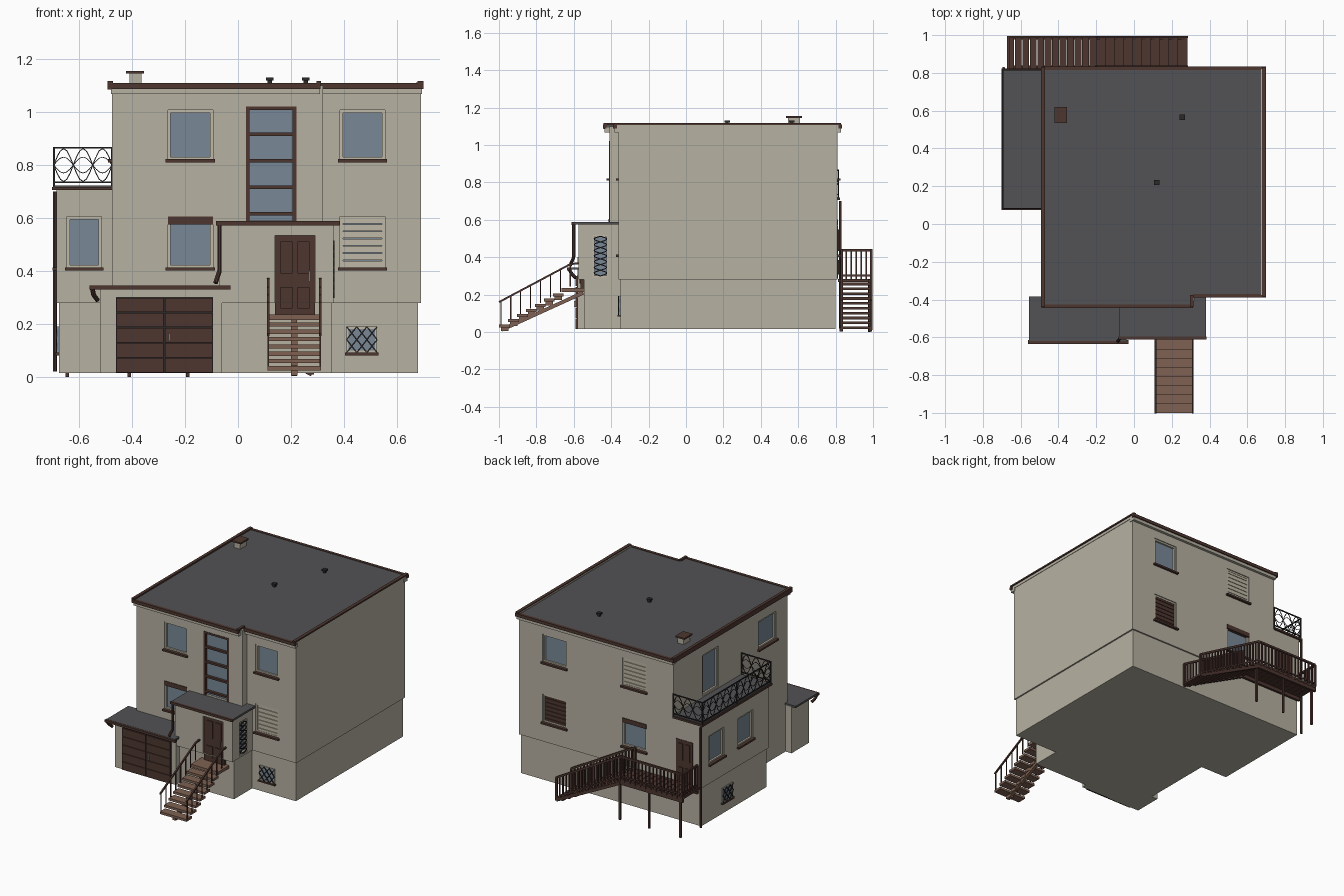
import bpy, bmesh, math
from mathutils import Vector

if "Cube" in bpy.data.objects:
    bpy.data.objects.remove(bpy.data.objects["Cube"])

COL = {"wall beige": (.47, .44, .36), "trim beige": (.52, .48, .38), "roof grey": (.085, .085, .09),
       "dark brown": (.075, .037, .029), "step brown": (.21, .12, .085), "glass blue": (.19, .25, .31),
       "dark iron": (.025, .022, .022)}
MATS = {}
for n, c in COL.items():
    MATS[n] = bpy.data.materials.new(n)
    MATS[n].diffuse_color = (*c, 1)
WALL, TRIM, ROOF, BROWN, STEP, GLASS, IRON = COL
parts = {}


def part(name, mat):
    return parts.setdefault(name, (bmesh.new(), mat))[0]


def prism(name, mat, pts, z0, z1):
    bm = part(name, mat)
    f = bm.faces.new([bm.verts.new((x, y, z0)) for x, y in pts])
    r = bmesh.ops.extrude_face_region(bm, geom=[f])
    for v in r["geom"]:
        if isinstance(v, bmesh.types.BMVert):
            v.co.z = z1


def box(name, mat, x0, x1, y0, y1, z0, z1):
    prism(name, mat, [(x0, y0), (x1, y0), (x1, y1), (x0, y1)], z0, z1)


def on(face, w, name, mat, a0, a1, d0, d1, z0, z1):
    """Box on a wall: a along the wall, d outward from it."""
    s = -1 if face in "FL" else 1
    d = sorted((w + s * d0, w + s * d1))
    if face in "FB":
        box(name, mat, a0, a1, *d, z0, z1)
    else:
        box(name, mat, *d, a0, a1, z0, z1)


def bar(name, mat, p, q, r=.004, n=4):
    bm = part(name, mat)
    p, q = Vector(p), Vector(q)
    d = q - p
    rot = d.to_track_quat('Z', 'Y')
    rings = [[bm.verts.new(c + rot @ Vector((r * math.cos((i + .5) * math.tau / n),
              r * math.sin((i + .5) * math.tau / n), 0))) for i in range(n)] for c in (p, q)]
    for i in range(n):
        j = (i + 1) % n
        bm.faces.new((rings[0][i], rings[0][j], rings[1][j], rings[1][i]))
    bm.faces.new(rings[0][::-1])
    bm.faces.new(rings[1])


def path(name, mat, pts, r=.004, n=4):
    for p, q in zip(pts, pts[1:]):
        bar(name, mat, p, q, r, n)


def wave(name, p, q, off, lenses, r=.0025):
    """Two mirrored waves forming a chain of ovals."""
    p, q, off = Vector(p), Vector(q), Vector(off)
    n = lenses * 6
    for s in (-1, 1):
        path(name, IRON, [p.lerp(q, i / n) + off * s * math.sin(math.pi * i / 6) for i in range(n + 1)], r)


def window(body, face, w, a0, a1, z0, z1, style="glass", sill=True):
    on(face, w, body + "_cutter", WALL, a0, a1, -.025, .03, z0, z1)
    t = .011
    for b in ((a0, a0 + t, z0, z1), (a1 - t, a1, z0, z1), (a0 + t, a1 - t, z0, z0 + t), (a0 + t, a1 - t, z1 - t, z1)):
        on(face, w, "window_frames", TRIM, b[0], b[1], -.026, -.006, b[2], b[3])
    on(face, w, "window_glass", GLASS, a0 + t, a1 - t, -.026, -.018, z0 + t, z1 - t)
    if sill:
        on(face, w, "window_sills", BROWN, a0 - .008, a1 + .008, -.02, .015, z0 - .01, z0 + .002)
    if style == "box":
        on(face, w, "shutter_boxes", BROWN, a0, a1, -.02, .004, z1 - .03, z1)
    if style in ("blind", "shut"):
        n = 7
        h = (z1 - z0) / n
        for i in range(n):
            on(face, w, "slats_" + style, TRIM if style == "blind" else BROWN, a0 + .008, a1 - .008,
               -.018, -.008, z0 + i * h + .002, z0 + (i + 1) * h - .001)


def grille(face, w, a0, a1, z0, z1):
    """Basement window with diamond bars."""
    on(face, w, "basement_glass", GLASS, a0, a1, 0, .004, z0, z1)
    for b in ((a0, a0 + .008, z0, z1), (a1 - .008, a1, z0, z1), (a0, a1, z0, z0 + .008), (a0, a1, z1 - .008, z1)):
        on(face, w, "basement_frames", TRIM, b[0], b[1], 0, .008, b[2], b[3])
    on(face, w, "window_sills", BROWN, a0 - .006, a1 + .006, 0, .015, z0 - .01, z0)
    s = -1 if face in "FL" else 1
    P = lambda a, z: (a, w + s * .01, z) if face in "FB" else (w + s * .01, a, z)
    st, zm = (a1 - a0) / 3, (z0 + z1) / 2
    for i in range(3):
        l, m, r = a0 + i * st, a0 + (i + .5) * st, a0 + (i + 1) * st
        path("basement_grilles", IRON, [P(l, z0), P(r, zm), P(l, z1)], .0035)
        path("basement_grilles", IRON, [P(r, z0), P(l, zm), P(r, z1)], .0035)


def panel_door(face, w, a0, a1, z0, z1, name):
    on(face, w, name, BROWN, a0, a1, -.026, -.012, z0, z1)
    m = (a0 + a1) / 2
    h = z1 - z0
    for l, r in ((a0 + .02, m - .01), (m + .01, a1 - .02)):
        for lo, hi in ((.08, .35), (.52, .92)):
            on(face, w, name, BROWN, l, r, -.02, -.006, z0 + lo * h, z0 + hi * h)


# main house body and plinth
prism("main_walls", WALL, [(-.475, -.41), (.32, -.41), (.32, -.36), (.69, -.36), (.69, .81), (-.475, .81)], .28, 1.1)
prism("main_plinth", WALL, [(-.475, -.41), (.32, -.41), (.32, -.35), (.68, -.35), (.68, .8), (-.475, .8)], .015, .28)

# roof sheet, eaves, gutters and side caps
prism("main_roof", ROOF, [(-.48, -.43), (.305, -.43), (.305, -.375), (.69, -.375), (.69, .82), (-.48, .82)], 1.094, 1.106)
for x0, x1, y0, y1 in ((-.48, .31, -.435, -.40), (.31, .695, -.382, -.35), (-.48, .695, .79, .828)):
    box("eaves", WALL, x0, x1, y0, y1, 1.068, 1.094)
for x0, x1, y0, y1 in ((-.49, .312, -.445, -.425), (.312, .70, -.39, -.37), (-.49, .70, .815, .835)):
    box("gutters", BROWN, x0, x1, y0, y1, 1.088, 1.109)
box("verge_walls", WALL, .672, .693, -.375, .82, 1.09, 1.112)
for x0, x1, y0, y1 in ((-.492, -.472, -.44, .83), (.678, .70, -.385, .83), (.297, .314, -.44, -.375)):
    box("verge_caps", BROWN, x0, x1, y0, y1, 1.108, 1.118)
box("verge_caps", BROWN, -.492, -.476, -.44, .83, 1.085, 1.108)

# chimney and vents
box("chimney", WALL, -.41, -.365, .545, .61, 1.1, 1.145)
box("chimney_cap", BROWN, -.422, -.354, .535, .62, 1.145, 1.155)
for x, y in ((.12, .22), (.256, .565)):
    box("roof_vents", IRON, x - .008, x + .008, y - .008, y + .008, 1.1, 1.125)
    box("roof_vents", IRON, x - .014, x + .014, y - .014, y + .014, 1.12, 1.13)

# side annex with terrace
box("annex_walls", WALL, -.685, -.46, .09, .81, .28, .705)
box("annex_plinth", WALL, -.675, -.46, .1, .8, .015, .28)
box("terrace_edge", BROWN, -.702, -.475, .075, .823, .705, .718)
box("terrace_floor", ROOF, -.694, -.475, .083, .815, .71, .722)
corners = [(-.475, .815), (-.695, .815), (-.695, .082), (-.475, .082)]
for (xa, ya), (xb, yb), n in zip(corners, corners[1:], (3, 10, 3)):
    for z in (.735, .865):
        bar("terrace_railing", IRON, (xa, ya, z), (xb, yb, z), .0045)
    wave("terrace_railing", (xa, ya, .8), (xb, yb, .8), (0, 0, .062), n)
    wave("terrace_railing", (xa, ya, .8), (xb, yb, .8), (0, 0, .03), n, .002)
    for k in range(0, n + 1, 3 if n == 3 else 5):
        x, y = xa + (xb - xa) * k / n, ya + (yb - ya) * k / n
        bar("terrace_railing", IRON, (x, y, .71), (x, y, .868), .005)

# entrance porch
box("porch_walls", WALL, -.07, .36, -.575, -.4, .28, .575)
box("porch_walls_side", WALL, .325, .36, -.42, -.35, .28, .575)
box("porch_plinth", WALL, -.06, .352, -.545, -.345, .015, .28)
box("porch_roof", ROOF, -.08, .382, -.6, -.36, .574, .587)
box("porch_gutter", BROWN, -.083, .384, -.612, -.596, .572, .588)
path("downpipes", BROWN, [(-.07, -.6, .58), (-.07, -.6, .4), (-.085, -.62, .355)], .009, 8)

# garage
box("garage_walls", WALL, -.52, -.06, -.58, -.39, .015, .335)
box("garage_roof", ROOF, -.555, -.04, -.62, -.385, .333, .346)
box("garage_gutter", BROWN, -.56, -.028, -.635, -.615, .33, .345)
path("downpipes", BROWN, [(-.55, -.625, .335), (-.545, -.61, .31), (-.53, -.59, .29)], .009, 8)
box("garage_door_back", IRON, -.46, -.095, -.584, -.575, .015, .302)
for x0, x1 in ((-.458, -.281), (-.275, -.097)):
    for i in range(5):
        box("garage_doors", BROWN, x0, x1, -.59, -.58, .017 + i * .057, .071 + i * .057)
box("door_handles", TRIM, -.262, -.256, -.6, -.588, .135, .165)

# windows on every side
for a in ((-.265, -.095, .82, 1.008), (.385, .555, .82, 1.008)):
    window("main_walls", "F", -.41 if a[0] < 0 else -.36, *a)
window("main_walls", "F", -.41, -.265, -.095, .412, .605, "box")
window("main_walls", "F", -.36, .385, .555, .412, .605, "blind")
window("annex_walls", "F", .09, -.645, -.515, .412, .605)
for a0, a1, z0, style in ((.33, .51, .82, "glass"), (-.27, -.09, .82, "blind"), (.33, .51, .412, "shut"), (-.27, -.09, .412, "box")):
    window("main_walls", "B", .81, a0, a1, z0, z0 + .19, style)
window("main_walls", "L", -.475, -.29, -.1, .82, 1.008)
window("main_walls", "L", -.475, .33, .5, .73, 1.008, "glass", False)
for a0, a1 in ((.57, .73), (.26, .42)):
    window("annex_walls", "L", -.685, a0, a1, .412, .605)
grille("F", -.35, .41, .525, .092, .19)
grille("L", -.675, .47, .58, .092, .19)
window("porch_walls", "R", .36, -.5, -.415, .292, .52, "glass", False)
wave("porch_grille", (.362, -.4575, .3), (.362, -.4575, .512), (0, .034, 0), 7, .004)

# tall stairwell window
on("F", -.41, "main_walls_cutter", WALL, .03, .22, -.025, .03, .59, 1.02)
on("F", -.41, "stair_glass", GLASS, .035, .215, -.026, -.015, .59, 1.015)
for x in (.03, .206):
    on("F", -.41, "stair_window_frame", BROWN, x, x + .014, -.026, .003, .588, 1.02)
for z in (.61, .71, .81, .91, 1.008):
    on("F", -.41, "stair_window_frame", BROWN, .03, .22, -.026, .003, z, z + .013)

# doors
on("F", -.575, "porch_walls_cutter", WALL, .14, .29, -.025, .03, .282, .535)
panel_door("F", -.575, .14, .29, .235, .535, "front_door")
on("F", -.575, "front_door", BROWN, .14, .29, -.03, -.012, .235, .29)
bar("door_handles", TRIM, (.27, -.578, .36), (.27, -.578, .4), .004)
panel_door("B", .825, -.62, -.495, .285, .57, "back_door")
path("downpipes", BROWN, [(-.69, .825, .7), (-.69, .825, .02)], .008, 8)

# front steps with rails
box("front_landing", STEP, .11, .315, -.665, -.54, .215, .235)
for i in range(7):
    y, z = -1 + i * .048, .025 + i * .0275
    box("front_steps", STEP, .112, .313, y, y + .058, z, z + .016)
    box("front_stringer", STEP, .2, .225, y + .01, y + .05, z - .02, z)
bar("front_stringer", STEP, (.212, -.985, .012), (.212, -.55, .21), .014)
for x in (.114, .311):
    path("front_railing", BROWN, [(x, -1, .16), (x, -.62, .362), (x, -.575, .368)], .007)
    for i in range(8):
        y = -.99 + i * .053
        bar("front_railing", IRON, (x, y, .03 + (y + 1) * .56), (x, y, .165 + (y + 1) * .53), .004)

# back deck with stairs, posts and rails
for i in range(12):
    box("back_deck", BROWN, -.67 + i * .0395, -.634 + i * .0395, .812, .995, .268, .284)
for y in (.83, .985):
    box("deck_beams", BROWN, -.67, -.2, y - .008, y + .008, .245, .27)
    bar("deck_beams", BROWN, (-.2, y, .255), (.28, y, .012), .014)
for i in range(10):
    x, z = -.2 + i * .048, .25 - i * .026
    box("back_steps", BROWN, x, x + .05, .825, .99, z, z + .014)
for x in (-.645, -.41, -.19):
    bar("deck_posts", BROWN, (x, .98, 0), (x, .98, .28), .009)


def fence(p, q):
    p, q = Vector(p), Vector(q)
    n = max(3, round((q - p).length / .027))
    for h, r in ((.155, .009), (.02, .006)):
        bar("deck_railing", BROWN, p + Vector((0, 0, h)), q + Vector((0, 0, h)), r)
    for i in range(n + 1):
        c = p.lerp(q, i / n)
        bar("deck_railing", BROWN, c, c + Vector((0, 0, .155)), .009 if i in (0, n) else .0055)


fence((-.665, .99, .282), (-.2, .99, .282))
fence((-.665, .83, .282), (-.665, .99, .282))
for y in (.832, .99):
    fence((-.2, y, .282), (.28, y, .01))

# turn every part into an object
objs = {}
for name, (bm, mat) in parts.items():
    bmesh.ops.recalc_face_normals(bm, faces=bm.faces)
    me = bpy.data.meshes.new(name)
    bm.to_mesh(me)
    bm.free()
    me.materials.append(MATS[mat])
    objs[name] = bpy.data.objects.new(name, me)
    bpy.context.collection.objects.link(objs[name])

# cut window recesses
for body in ("main_walls", "annex_walls", "porch_walls"):
    cut, ob = objs[body + "_cutter"], objs[body]
    cut.hide_render = True
    m = ob.modifiers.new("recesses", 'BOOLEAN')
    m.operation, m.solver, m.object = 'DIFFERENCE', 'EXACT', cut
    bpy.context.view_layer.objects.active = ob
    bpy.ops.object.modifier_apply(modifier=m.name)
    bpy.data.objects.remove(cut)

for m in bpy.data.materials:
    if m.users and not m.is_grease_pencil:
        m.use_nodes = True
        m.node_tree.nodes["Principled BSDF"].inputs["Base Color"].default_value = m.diffuse_color
